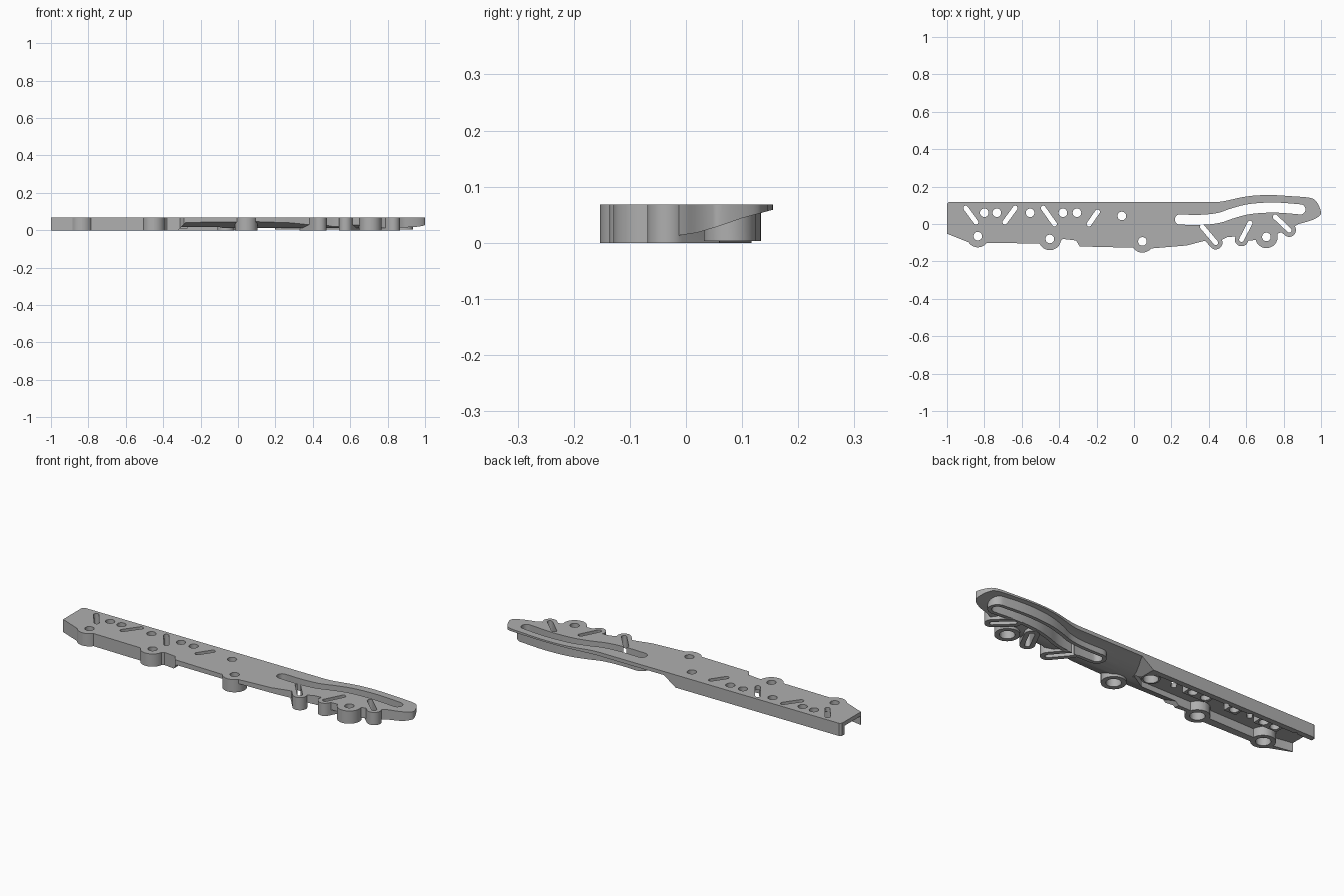
import bpy, bmesh, math
from mathutils import Vector

cube = bpy.data.objects.get("Cube")
if cube:
    bpy.data.objects.remove(cube)

TOP = 0.068

grey = bpy.data.materials.new("plain grey")
grey.diffuse_color = (0.43, 0.43, 0.43, 1)
grey.use_nodes = True
grey.node_tree.nodes["Principled BSDF"].inputs["Base Color"].default_value = (0.43, 0.43, 0.43, 1)


def solid(name, lower, upper):
    """Closed solid between two matching loops of points."""
    bm = bmesh.new()
    a = [bm.verts.new(p) for p in lower]
    b = [bm.verts.new(p) for p in upper]
    n = len(a)
    bm.faces.new(a[::-1])
    bm.faces.new(b)
    for i in range(n):
        j = (i + 1) % n
        bm.faces.new((a[i], a[j], b[j], b[i]))
    bmesh.ops.recalc_face_normals(bm, faces=bm.faces)
    mesh = bpy.data.meshes.new(name)
    bm.to_mesh(mesh)
    bm.free()
    mesh.materials.append(grey)
    ob = bpy.data.objects.new(name, mesh)
    bpy.context.collection.objects.link(ob)
    return ob


def slab(name, outline, z0, z1):
    return solid(name, [(x, y, z0) for x, y in outline], [(x, y, z1) for x, y in outline])


def round_strip(path, r, steps=14):
    """Outline of a path with round ends; one point gives a circle."""
    p = [Vector(q) for q in path]
    if len(p) == 1:
        p.append(p[0] + Vector((0.0001, 0)))
    out = []
    for pts in (p, p[::-1]):
        for i in range(len(pts) - 1):
            d = (pts[min(i + 1, len(pts) - 1)] - pts[max(i - 1, 0)]).normalized()
            if i:
                out.append(pts[i] + r * Vector((d.y, -d.x)))
        d = (pts[-1] - pts[-2]).normalized()
        angle = math.atan2(d.y, d.x)
        for k in range(steps + 1):
            t = angle - math.pi / 2 + math.pi * k / steps
            out.append(pts[-1] + r * Vector((math.cos(t), math.sin(t))))
    return [tuple(v) for v in out]


def smooth_path(pts, n=5):
    """Catmull-Rom curve through the points."""
    q = [Vector(v) for v in [pts[0]] + pts + [pts[-1]]]
    out = []
    for i in range(1, len(q) - 2):
        a, b, c, d = q[i - 1:i + 3]
        for k in range(n):
            t = k / n
            out.append((2 * b + (c - a) * t + (2 * a - 5 * b + 4 * c - d) * t * t
                        + (3 * b - a - 3 * c + d) * t ** 3) / 2)
    return out + [q[-1]]


def combine(target, other, operation):
    mod = target.modifiers.new("combine", "BOOLEAN")
    mod.operation = operation
    mod.solver = "EXACT"
    mod.object = other
    bpy.context.view_layer.objects.active = target
    bpy.ops.object.modifier_apply(modifier=mod.name)
    bpy.data.objects.remove(other)


# Main plate outline
back_edge = smooth_path([(0.4, 0.117), (0.47, 0.12), (0.6, 0.147), (0.72, 0.155),
                         (0.85, 0.148), (0.94, 0.14), (0.975, 0.12), (1, 0.065),
                         (0.99, 0.042), (0.95, 0.02), (0.88, 0.0)], 4)
front_edge = [(0.83, -0.03), (0.77, -0.05), (0.72, -0.08), (0.66, -0.085), (0.6, -0.09),
              (0.55, -0.066), (0.5, -0.07), (0.47, -0.085), (0.37, -0.092), (0.28, -0.115),
              (0.1, -0.13), (0.0, -0.127), (-0.29, -0.12), (-0.31, -0.088), (-0.38, -0.08),
              (-0.41, -0.105), (-0.5, -0.105), (-0.8, -0.1), (-0.88, -0.1), (-1, -0.052),
              (-1, 0.108), (-0.99, 0.117)]
rail = slab("rail_plate", [tuple(v) for v in back_edge] + front_edge, 0, TOP)

# Open channel under the straight half
combine(rail, slab("channel_cutter", [(-1.1, -0.03), (-0.9, -0.065), (-0.31, -0.06), (-0.1, -0.06),
                                      (0.0, 0.0), (-0.06, 0.088), (-1.1, 0.088)], -0.02, 0.046),
        "DIFFERENCE")


# Sloped underside, back and front
def slope_cutter(name, profile, x0, x1, lean):
    combine(rail, solid(name, [(x0 + lean * z, y, z) for y, z in profile],
                        [(x1, y, z) for y, z in profile]), "DIFFERENCE")


slope_cutter("back_slope_cutter", [(0.2, -0.02), (0.2, 0.064), (0.155, 0.059), (0.1, 0.044),
                                   (0.06, 0.03), (0.02, 0.018), (-0.02, 0.012), (-0.02, -0.02)],
             -0.02, 1.1, 1.4)
slope_cutter("front_slope_cutter", [(-0.2, -0.02), (-0.2, 0.052), (-0.13, 0.046), (-0.09, 0.03),
                                    (-0.05, 0.013), (0.0, 0.0119), (0.0, -0.02)], -0.32, 0.87, 1)

# Features that stand down from the plate
bosses = [(-0.835, -0.065), (-0.45, -0.08), (0.045, -0.093), (0.708, -0.069)]
inner_boss = (-0.065, 0.043)
lugs = [[(0.365, -0.015), (0.437, -0.1)], [(0.575, -0.083), (0.62, 0.005)],
        [(0.755, 0.038), (0.83, -0.033)]]
long_slot = smooth_path([(0.245, 0.024), (0.35, 0.022), (0.45, 0.032), (0.53, 0.058),
                         (0.62, 0.08), (0.75, 0.088), (0.89, 0.078)])
slots = [[(-0.9, 0.085), (-0.845, 0.01)], [(-0.635, 0.085), (-0.69, 0.01)],
         [(-0.485, 0.085), (-0.425, 0.0)], [(-0.195, 0.065), (-0.24, 0.0)]]
pin_holes = [(-0.8, 0.06), (-0.733, 0.06), (-0.555, 0.06), (-0.38, 0.06), (-0.305, 0.06)]

for c in bosses:
    combine(rail, slab("boss", round_strip([c], 0.06), 0, TOP), "UNION")
combine(rail, slab("inner_boss", round_strip([inner_boss], 0.045), 0, 0.06), "UNION")
for path in lugs:
    combine(rail, slab("slot_lug", round_strip(path, 0.036), 0, TOP), "UNION")
combine(rail, slab("long_slot_rim", round_strip(long_slot, 0.046), 0.003, 0.06), "UNION")
for x0, x1 in ((-0.835, -0.698), (-0.59, -0.52), (-0.415, -0.27)):
    combine(rail, slab("pin_block", [(x0, 0.028), (x1, 0.028), (x1, 0.092), (x0, 0.092)],
                       0.01, 0.06), "UNION")

# Through holes, slots and counterbores
holes = [round_strip([c], 0.023) for c in bosses + [inner_boss] + pin_holes]
holes += [round_strip(path, 0.013) for path in slots + lugs]
holes.append(round_strip(long_slot, 0.027))
for outline in holes:
    combine(rail, slab("hole_cutter", outline, -0.05, 0.1), "DIFFERENCE")
for c in bosses + [inner_boss]:
    combine(rail, slab("counterbore_cutter", round_strip([c], 0.036), -0.05, 0.04), "DIFFERENCE")

# Smooth curved walls, sharp edges
bpy.ops.object.select_all(action="DESELECT")
rail.select_set(True)
bpy.context.view_layer.objects.active = rail
bpy.ops.object.shade_smooth_by_angle(angle=math.radians(30))
